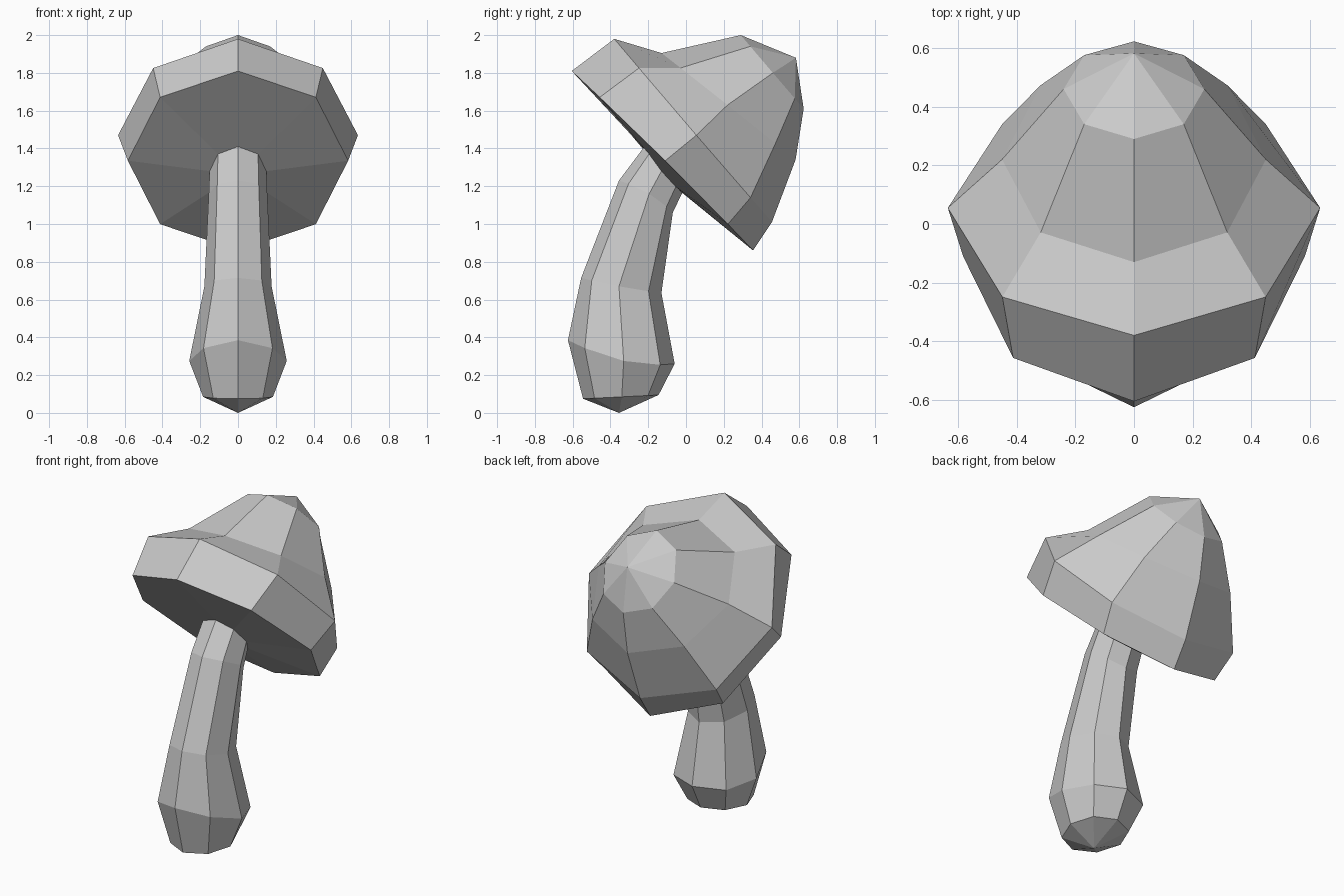
import bpy
from math import sin, cos, pi

if "Cube" in bpy.data.objects:
    bpy.data.objects.remove(bpy.data.objects["Cube"])

SIDES = 8


def ring(front, side, back):
    """Eight-sided loop from its front (y, z), side (x, y, z) and back (y, z) points."""
    pts = []
    for i in range(SIDES):
        t = 2 * pi * i / SIDES
        co = [side[0] * sin(t)]
        for f, s, b in zip(front, side[1:], back):
            mean = (f + b) / 2
            bend = (mean - s) / 2
            co.append(s + bend + (f - b) / 2 * cos(t) + bend * cos(2 * t))
        pts.append(co)
    return pts


def loft(name, rings, start_tip=None, end_tip=None):
    """Skin the loops with quads and close the ends with fans."""
    verts = [p for r in rings for p in ring(*r)]
    faces = []
    for k in range(len(rings) - 1):
        a, b = k * SIDES, (k + 1) * SIDES
        for i in range(SIDES):
            j = (i + 1) % SIDES
            faces.append((a + i, a + j, b + j, b + i))
    if start_tip:
        verts.append(start_tip)
        n = len(verts) - 1
        faces += [(n, (i + 1) % SIDES, i) for i in range(SIDES)]
    if end_tip:
        verts.append(end_tip)
        n = len(verts) - 1
        a = (len(rings) - 1) * SIDES
        faces += [(n, a + i, a + (i + 1) % SIDES) for i in range(SIDES)]
    mesh = bpy.data.meshes.new(name)
    mesh.from_pydata(verts, [], faces)
    mesh.update()
    obj = bpy.data.objects.new(name, mesh)
    bpy.context.collection.objects.link(obj)
    return obj


# Loop shared by the top of the stem and the underside of the cap
joint = ((-0.22, 1.41), (0.15, -0.13, 1.28), (-0.02, 1.165))

# Leaning stem with a bulbous foot
loft("stem", [
    ((-0.545, 0.075), (0.185, -0.34, 0.085), (-0.145, 0.095)),
    ((-0.625, 0.385), (0.258, -0.33, 0.275), (-0.06, 0.26)),
    ((-0.555, 0.715), (0.178, -0.355, 0.67), (-0.13, 0.635)),
    ((-0.355, 1.23), (0.155, -0.195, 1.16), (-0.07, 1.06)),
    joint,
], start_tip=(0, -0.355, 0))

# Tilted cap: underside, rim, widest loop, bell and crown
loft("cap", [
    joint,
    ((-0.605, 1.81), (0.583, -0.11, 1.335), (0.355, 0.86)),
    ((-0.38, 1.98), (0.635, 0.055, 1.47), (0.455, 1.01)),
    ((-0.13, 1.905), (0.45, 0.22, 1.63), (0.58, 1.34)),
    ((0.29, 2.0), (0.24, 0.46, 1.80), (0.623, 1.61)),
], end_tip=(0, 0.582, 1.88))
